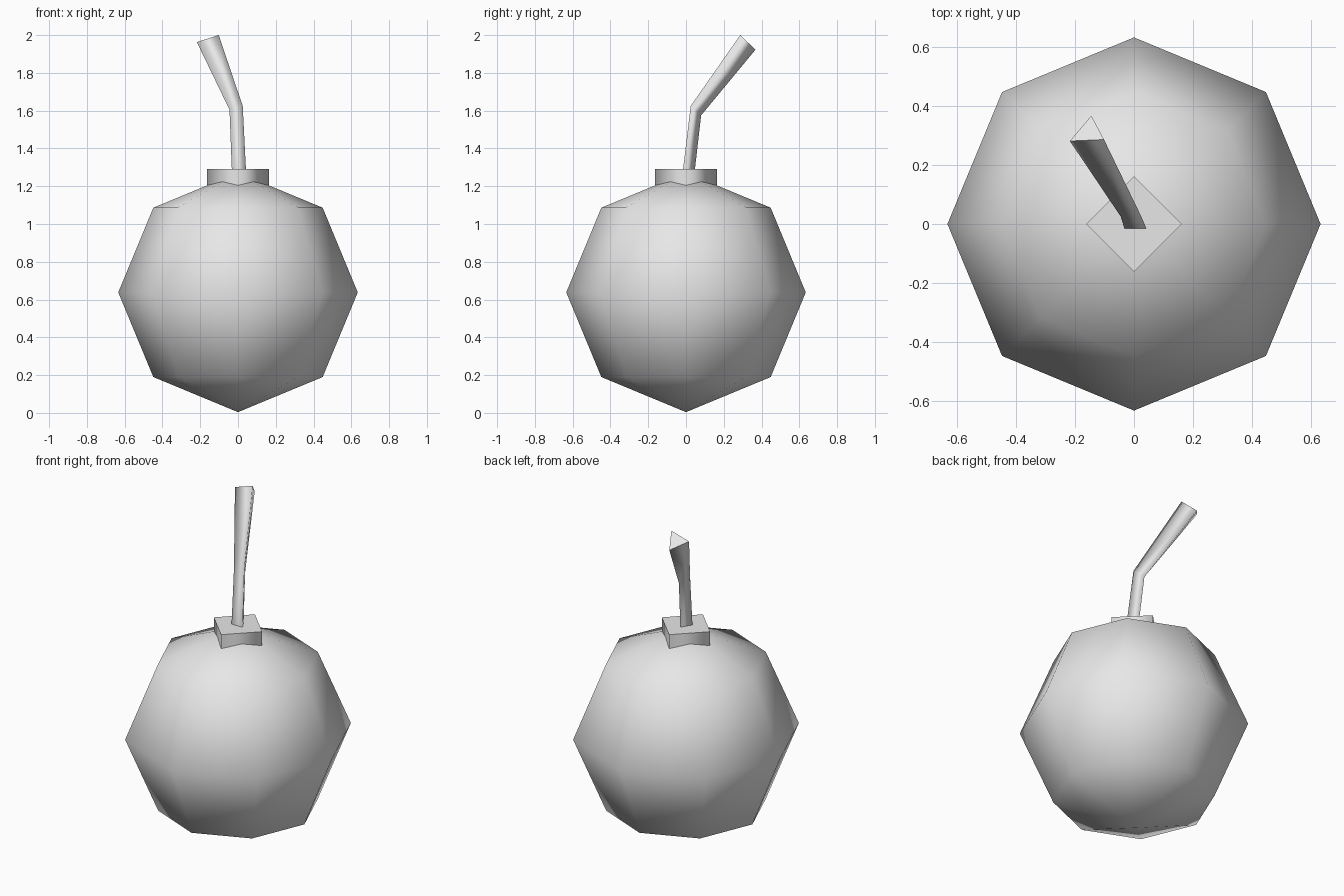
import bpy, bmesh, math

if "Cube" in bpy.data.objects:
    bpy.data.objects.remove(bpy.data.objects["Cube"])

grey = bpy.data.materials.new("plain grey")
grey.diffuse_color = (0.8, 0.8, 0.8, 1)
grey.use_nodes = True
grey.node_tree.nodes["Principled BSDF"].inputs["Base Color"].default_value = grey.diffuse_color


def finish(obj, name):
    obj.name = name
    obj.data.materials.clear()
    obj.data.materials.append(grey)


def loft(name, rings):
    """Tube through matching rings: smooth sides, crisp flat ends."""
    bm = bmesh.new()
    loops = [[bm.verts.new(p) for p in ring] for ring in rings]
    n = len(loops[0])
    for low, high in zip(loops, loops[1:]):
        for i in range(n):
            j = (i + 1) % n
            bm.faces.new((low[i], low[j], high[j], high[i])).smooth = True
    for end in (loops[0][::-1], loops[-1]):
        for edge in bm.faces.new(end).edges:
            edge.smooth = False
    bmesh.ops.recalc_face_normals(bm, faces=bm.faces)
    mesh = bpy.data.meshes.new(name)
    bm.to_mesh(mesh)
    bm.free()
    obj = bpy.data.objects.new(name, mesh)
    bpy.context.collection.objects.link(obj)
    finish(obj, name)


# Round body: coarse smooth sphere resting on its pole
bpy.ops.mesh.primitive_uv_sphere_add(segments=8, ring_count=4, radius=0.634,
                                     location=(0, 0, 0.638))
bpy.ops.object.shade_smooth()
finish(bpy.context.object, "body")


# Four-sided collar with its corners on the axes
def square(z, r=0.163):
    return [(r * math.cos(k * math.pi / 2), r * math.sin(k * math.pi / 2), z)
            for k in range(4)]


loft("collar", [square(1.13), square(1.29)])

# Three-sided fuse, bent once and widening towards its tip
loft("fuse", [
    [(-0.032, -0.018, 1.27), (0.043, -0.018, 1.27), (0.006, 0.045, 1.27)],
    [(-0.045, 0.025, 1.605), (0.025, 0.025, 1.625), (-0.008, 0.080, 1.575)],
    [(-0.218, 0.282, 1.963), (-0.102, 0.287, 2.0), (-0.145, 0.368, 1.923)],
])
